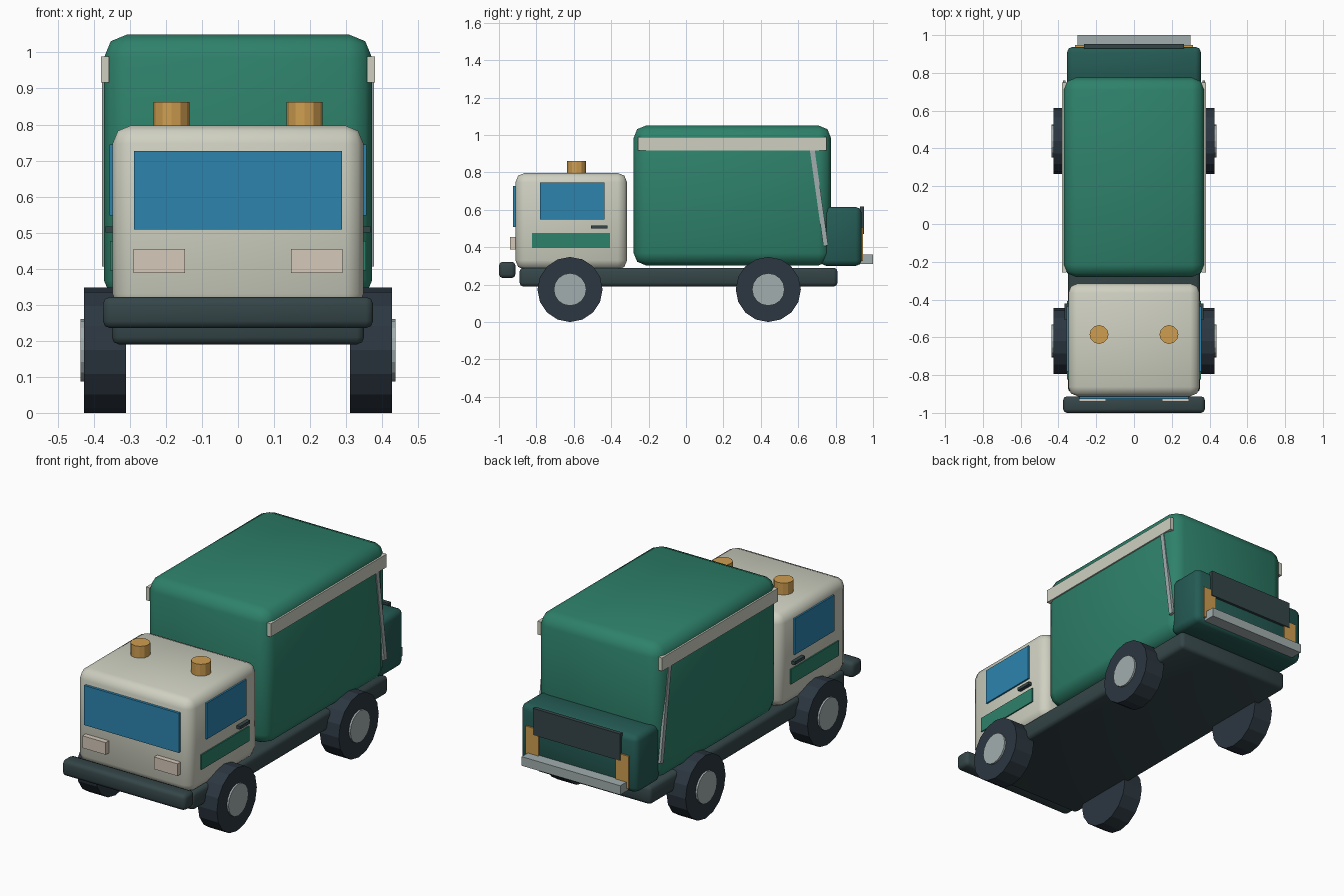
import bpy, bmesh, math
from mathutils import Matrix

if "Cube" in bpy.data.objects:
    bpy.data.objects.remove(bpy.data.objects["Cube"])


def mat(name, r, g, b):
    m = bpy.data.materials.new(name)
    m.diffuse_color = (r, g, b, 1)
    m.use_nodes = True
    m.node_tree.nodes["Principled BSDF"].inputs["Base Color"].default_value = m.diffuse_color
    return m


GREEN = mat("green", 0.027, 0.22, 0.145)
DEEP = mat("deep_green", 0.018, 0.105, 0.09)
CREAM = mat("cream", 0.62, 0.63, 0.53)
GLASS = mat("glass", 0.026, 0.23, 0.43)
SLATE = mat("slate", 0.035, 0.06, 0.065)
RUBBER = mat("rubber", 0.025, 0.038, 0.052)
AMBER = mat("amber", 0.62, 0.34, 0.08)
LAMP = mat("lamp", 0.66, 0.58, 0.48)
METAL = mat("metal", 0.36, 0.42, 0.42)


def finish(bm, name, material, smooth=False):
    me = bpy.data.meshes.new(name)
    bm.to_mesh(me)
    bm.free()
    me.materials.append(material)
    ob = bpy.data.objects.new(name, me)
    bpy.context.collection.objects.link(ob)
    if smooth:
        bpy.ops.object.select_all(action='DESELECT')
        ob.select_set(True)
        bpy.context.view_layer.objects.active = ob
        bpy.ops.object.shade_smooth_by_angle(angle=math.radians(50))
    return ob


def box(name, x, y, z, material, bevel=0.0, tilt=0.0):
    """Box from (min, max) ranges, optionally rounded and tilted about x."""
    bm = bmesh.new()
    bmesh.ops.create_cube(bm, size=1)
    bmesh.ops.scale(bm, verts=bm.verts, vec=(x[1] - x[0], y[1] - y[0], z[1] - z[0]))
    if bevel:
        bmesh.ops.bevel(bm, geom=bm.edges[:], offset=bevel, segments=2,
                        profile=0.5, affect='EDGES')
    move = Matrix.Translation([(r[0] + r[1]) / 2 for r in (x, y, z)])
    bm.transform(move @ Matrix.Rotation(tilt, 4, 'X'))
    return finish(bm, name, material, bevel > 0)


def side_boxes(name, x, y, z, material, tilt=0.0):
    """The same box on the right and left sides."""
    box(name + "_right", x, y, z, material, tilt=tilt)
    box(name + "_left", (-x[1], -x[0]), y, z, material, tilt=tilt)


def cylinder(name, centre, radius, depth, material, sides, axis='Z'):
    bm = bmesh.new()
    bmesh.ops.create_cone(bm, cap_ends=True, segments=sides, radius1=radius,
                          radius2=radius, depth=depth)
    turn = Matrix.Rotation(math.pi / 2, 4, 'Y') if axis == 'X' else Matrix()
    bm.transform(Matrix.Translation(centre) @ turn)
    return finish(bm, name, material)


# Main rounded volumes
box("chassis", (-0.35, 0.35), (-0.89, 0.81), (0.19, 0.29), SLATE, 0.02)
box("front_bumper", (-0.375, 0.375), (-1.0, -0.912), (0.235, 0.322), SLATE, 0.02)
box("cab", (-0.348, 0.348), (-0.912, -0.315), (0.28, 0.797), CREAM, 0.05)
box("cargo_body", (-0.372, 0.372), (-0.28, 0.775), (0.303, 1.05), GREEN, 0.065)
box("rear_hopper", (-0.355, 0.355), (0.72, 0.938), (0.30, 0.615), DEEP, 0.03)

# Cab details
box("windscreen", (-0.288, 0.288), (-0.926, -0.90), (0.509, 0.727), GLASS)
side_boxes("headlight", (0.147, 0.29), (-0.94, -0.90), (0.388, 0.455), LAMP)
side_boxes("side_window", (0.335, 0.357), (-0.78, -0.436), (0.547, 0.745), GLASS)
side_boxes("door_stripe", (0.335, 0.355), (-0.823, -0.407), (0.395, 0.477), GREEN)
side_boxes("door_handle", (0.335, 0.368), (-0.508, -0.42), (0.50, 0.517), SLATE)

# Cargo body rails and slanted struts
side_boxes("side_rail", (0.358, 0.38), (-0.257, 0.75), (0.916, 0.989), CREAM)
side_boxes("side_strut", (0.362, 0.377), (0.698, 0.724), (0.405, 0.925), METAL, tilt=0.14)

# Rear details
box("tail_plate", (-0.265, 0.265), (0.93, 0.952), (0.47, 0.617), SLATE)
box("rear_step", (-0.30, 0.30), (0.925, 1.0), (0.31, 0.36), METAL)
side_boxes("tail_light", (0.235, 0.313), (0.925, 0.947), (0.325, 0.505), AMBER)

# Beacons and wheels on both sides
for side, s in (("right", 1), ("left", -1)):
    cylinder("roof_beacon_" + side, (s * 0.185, -0.585, 0.822), 0.05, 0.08, AMBER, 12)
    for end, y in (("front", -0.62), ("rear", 0.44)):
        cylinder(f"{end}_tyre_{side}", (s * 0.369, y, 0.174), 0.174, 0.116, RUBBER, 16, 'X')
        cylinder(f"{end}_hub_{side}", (s * 0.40, y, 0.174), 0.087, 0.074, METAL, 16, 'X')
